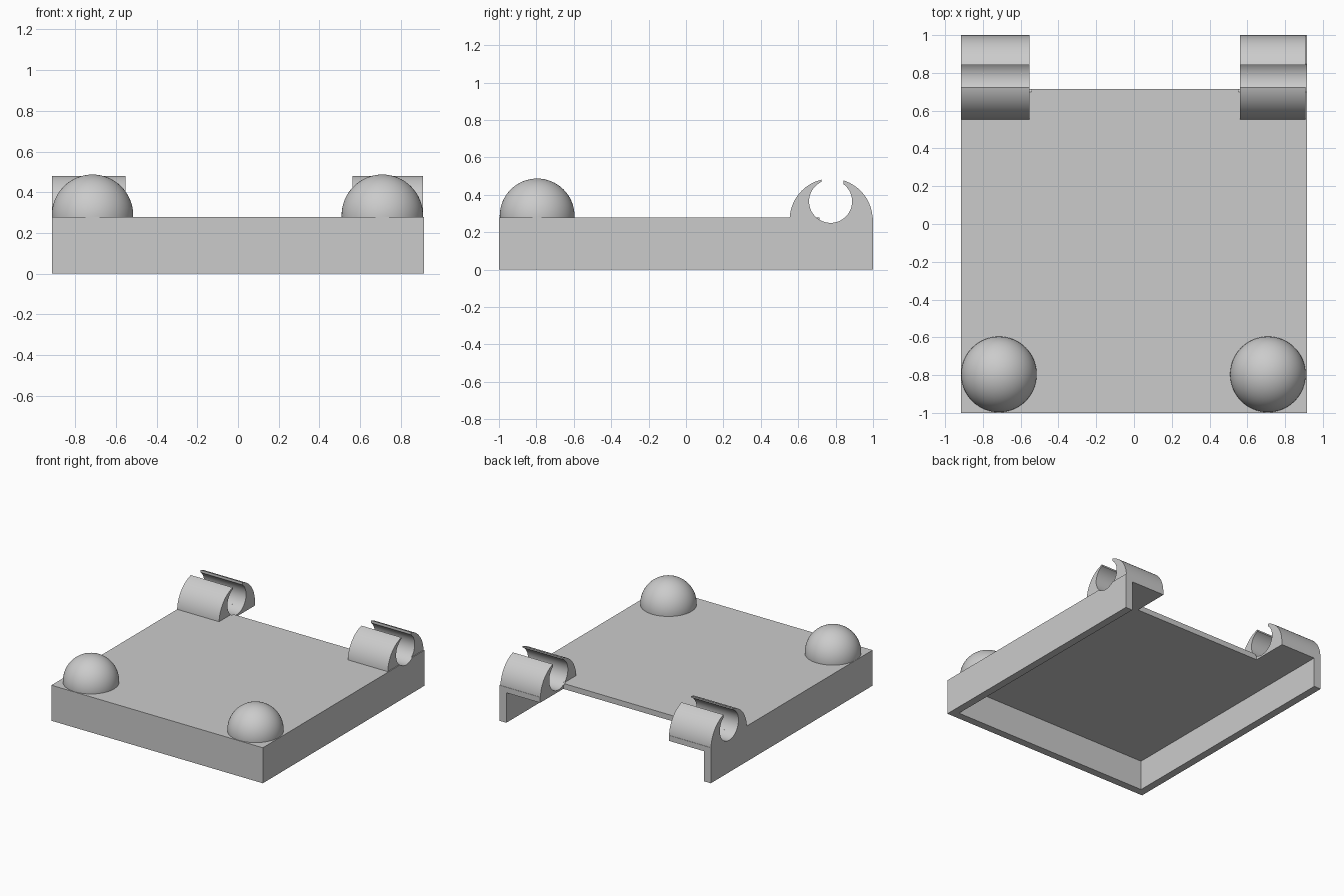
import bpy, bmesh
from math import sin, cos, asin, acos, pi, radians
from mathutils import Vector

if "Cube" in bpy.data.objects:
    bpy.data.objects.remove(bpy.data.objects["Cube"])

grey = bpy.data.materials.new("plain grey")
grey.use_nodes = True
grey.diffuse_color = (0.6, 0.6, 0.6, 1)
grey.node_tree.nodes["Principled BSDF"].inputs["Base Color"].default_value = (0.6, 0.6, 0.6, 1)

# Main sizes
HALF_X, TOP, DECK_UNDER, WALL = 0.915, 0.278, 0.235, 0.06
CLIPS = {"right_clip": (-0.915, -0.552), "left_clip": (0.562, 0.908)}
HOLE_Y, HOLE_Z, HOLE_R = 0.773, 0.365, 0.115
OUTER_Y, OUTER_Z, OUTER_R = 0.776, 0.265, 0.222
SLOT_FRONT, SLOT_BACK = 0.724, 0.843


def finish(name, bm):
    bmesh.ops.recalc_face_normals(bm, faces=bm.faces)
    mesh = bpy.data.meshes.new(name)
    bm.to_mesh(mesh)
    bm.free()
    obj = bpy.data.objects.new(name, mesh)
    bpy.context.collection.objects.link(obj)
    mesh.materials.append(grey)
    return obj


def activate(obj):
    bpy.ops.object.select_all(action='DESELECT')
    obj.select_set(True)
    bpy.context.view_layer.objects.active = obj


def smooth(obj):
    activate(obj)
    bpy.ops.object.shade_smooth_by_angle(angle=radians(30))


def box(name, low, high):
    bm = bmesh.new()
    bmesh.ops.create_cube(bm, size=1)
    for v in bm.verts:
        v.co = [a + (b - a) * (c + 0.5) for a, b, c in zip(low, high, v.co)]
    return finish(name, bm)


def extrude_x(name, outline, x0, x1):
    bm = bmesh.new()
    face = bm.faces.new([bm.verts.new((x0, y, z)) for y, z in outline])
    new = bmesh.ops.extrude_face_region(bm, geom=[face])["geom"]
    bmesh.ops.translate(bm, vec=(x1 - x0, 0, 0),
                        verts=[g for g in new if isinstance(g, bmesh.types.BMVert)])
    return finish(name, bm)


def arc(cy, cz, r, a0, a1, n):
    angles = [a0 + (a1 - a0) * i / n for i in range(n + 1)]
    return [(cy + r * cos(a), cz + r * sin(a)) for a in angles]


def cut(obj, cutter):
    mod = obj.modifiers.new("cut", 'BOOLEAN')
    mod.operation = 'DIFFERENCE'
    mod.solver = 'EXACT'
    mod.object = cutter
    activate(obj)
    bpy.ops.object.modifier_apply(modifier=mod.name)
    bpy.data.objects.remove(cutter)


# Tray: hollow underneath, open at the back, notched between the clips
tray = box("tray", (-HALF_X, -1, 0), (HALF_X, 1, TOP))
cut(tray, box("hollow", (-HALF_X + WALL, -1 + WALL, -1), (HALF_X - WALL, 2, DECK_UNDER)))
cut(tray, box("notch", (CLIPS["right_clip"][1], 0.715, -1), (CLIPS["left_clip"][0], 2, 1)))
for name, (x0, x1) in CLIPS.items():
    groove = arc(HOLE_Y, HOLE_Z, HOLE_R, 0, 2 * pi, 64)[:-1]
    ends = (-1.1, x1 + 0.01) if x0 < 0 else (x0 - 0.01, 1.1)
    cut(tray, extrude_x("groove", groove, *ends))
smooth(tray)

# Snap clips: two curved jaws around a round channel with a slot on top
def jaw(slot_y, side):
    base = TOP - 0.008
    def span(cy, cz, r):
        start = asin((base - cz) / r) if r == OUTER_R else -acos(0) + 0.001
        end = acos(abs(slot_y - cy) / r)
        return start, end
    o0, o1 = span(OUTER_Y, OUTER_Z, OUTER_R)
    h0, h1 = asin((base - HOLE_Z) / HOLE_R), acos(abs(slot_y - HOLE_Y) / HOLE_R)
    outer = arc(0, OUTER_Z, OUTER_R, o0, o1, 24)
    inner = arc(0, HOLE_Z, HOLE_R, h1, h0, 32)
    return ([(OUTER_Y + side * y, z) for y, z in outer]
            + [(HOLE_Y + side * y, z) for y, z in inner])


for name, (x0, x1) in CLIPS.items():
    for part, slot_y, side in (("front_jaw", SLOT_FRONT, -1), ("back_jaw", SLOT_BACK, 1)):
        smooth(extrude_x(name + "_" + part, jaw(slot_y, side), x0, x1))

# Domed feet near the front corners
for name, x in (("right_dome", -0.715), ("left_dome", 0.709)):
    bm = bmesh.new()
    bmesh.ops.create_uvsphere(bm, u_segments=64, v_segments=32, radius=0.2)
    bmesh.ops.translate(bm, verts=bm.verts, vec=(x, -0.796, 0.287))
    bmesh.ops.bisect_plane(bm, geom=bm.verts[:] + bm.edges[:] + bm.faces[:],
                           plane_co=Vector((0, 0, TOP - 0.01)), plane_no=(0, 0, 1),
                           clear_inner=True)
    bmesh.ops.holes_fill(bm, edges=[e for e in bm.edges if e.is_boundary])
    smooth(finish(name, bm))
